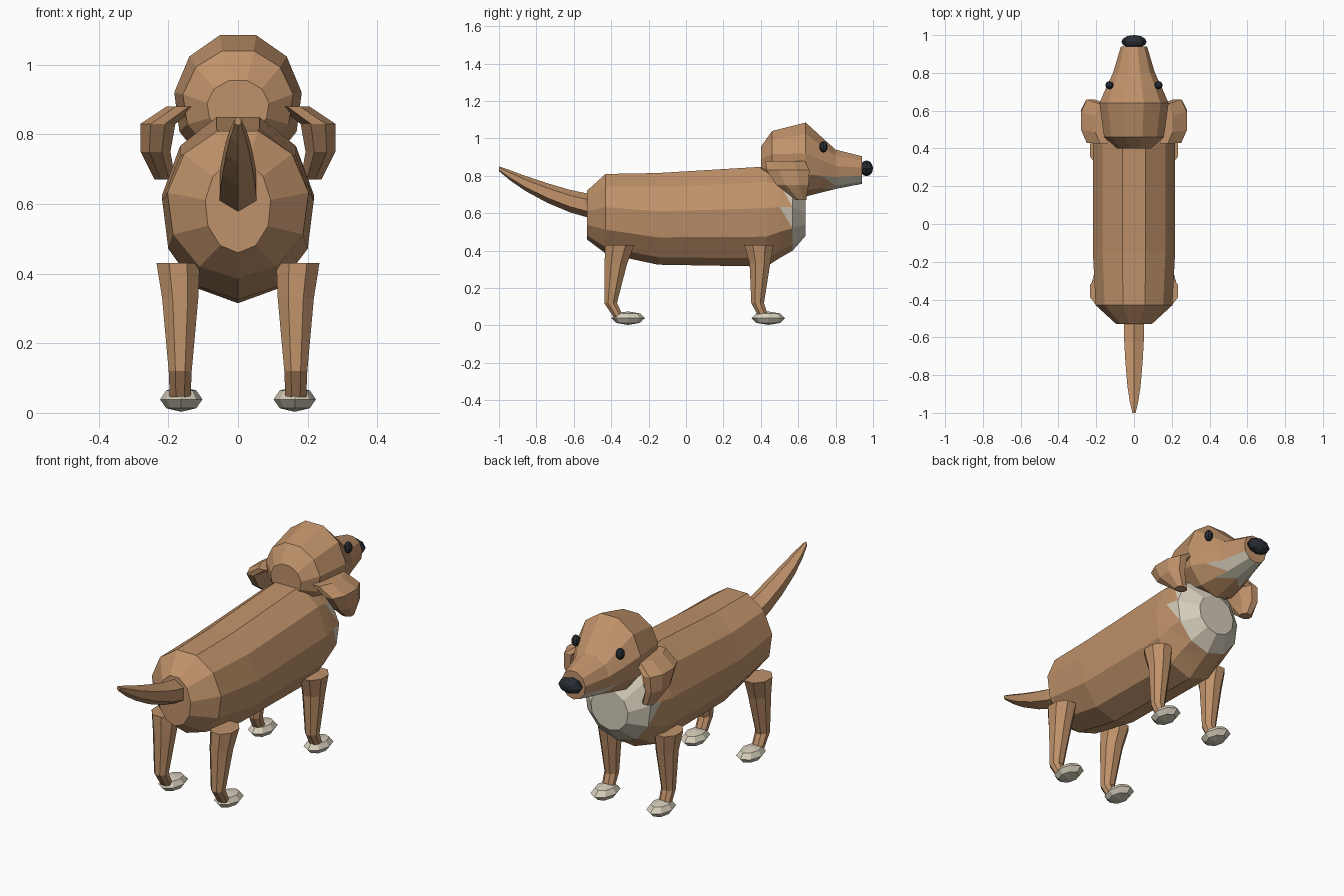
import bpy, bmesh, math
from mathutils import Matrix, Vector

if "Cube" in bpy.data.objects:
    bpy.data.objects.remove(bpy.data.objects["Cube"])


def material(name, rgb):
    m = bpy.data.materials.new(name)
    m.diffuse_color = (*rgb, 1)
    m.use_nodes = True
    m.node_tree.nodes["Principled BSDF"].inputs["Base Color"].default_value = m.diffuse_color
    return m


TAN = material("tan_fur", (0.53, 0.29, 0.145))
CREAM = material("cream_fur", (0.66, 0.61, 0.49))
DARK = material("dark_slate", (0.022, 0.027, 0.035))


def finish(name, bm, mats, paint=None):
    bmesh.ops.recalc_face_normals(bm, faces=bm.faces[:])
    if paint:
        for f in bm.faces:
            f.material_index = paint(f.calc_center_median())
    me = bpy.data.meshes.new(name)
    bm.to_mesh(me)
    bm.free()
    for m in mats:
        me.materials.append(m)
    ob = bpy.data.objects.new(name, me)
    bpy.context.collection.objects.link(ob)
    return ob


def loft(name, rings, mats=(TAN,), paint=None, zigzag=None):
    """Skin a list of rings; the zigzag segment is split into a sawtooth."""
    bm = bmesh.new()
    vs = [[bm.verts.new(p) for p in r] for r in rings]
    n = len(vs[0])
    for i in range(len(vs) - 1):
        for j in range(n):
            a, b = vs[i][j], vs[i][(j + 1) % n]
            c, d = vs[i + 1][(j + 1) % n], vs[i + 1][j]
            if i != zigzag:
                bm.faces.new((a, b, c, d))
            elif j < n / 2:
                bm.faces.new((a, b, d))
                bm.faces.new((b, c, d))
            else:
                bm.faces.new((a, b, c))
                bm.faces.new((a, c, d))
    bm.faces.new(vs[0])
    bm.faces.new(vs[-1])
    return finish(name, bm, mats, paint)


def upright(n, y, lo, hi, hw):
    """Ring in the xz plane with one corner at the bottom."""
    ang = [2 * math.pi * k / n for k in range(n)]
    hv = (hi - lo) / (1 - min(math.cos(a) for a in ang))
    return [(hw * math.sin(a), y, lo + hv - hv * math.cos(a)) for a in ang]


def level(n, x, y, z, hx, hy):
    """Ring in the xy plane with flat sides."""
    k = 1 / math.cos(math.pi / n)
    ang = [2 * math.pi * (i + 0.5) / n for i in range(n)]
    return [(x + hx * k * math.cos(a), y + hy * k * math.sin(a), z) for a in ang]


def ball(name, centre, half, mat, seg=8, rows=6, axis='Z'):
    bm = bmesh.new()
    bmesh.ops.create_uvsphere(bm, u_segments=seg, v_segments=rows, radius=1)
    if axis == 'Y':
        bmesh.ops.rotate(bm, verts=bm.verts[:], matrix=Matrix.Rotation(math.pi / 2, 3, 'X'))
    bmesh.ops.scale(bm, verts=bm.verts[:], vec=Vector(half))
    bmesh.ops.translate(bm, verts=bm.verts[:], vec=Vector(centre))
    return finish(name, bm, (mat,))


# body with cream chest
body = [(-.53, .46, .72, .095), (-.43, .385, .81, .205), (-.15, .325, .815, .22),
        (.43, .315, .85, .22), (.50, .36, .83, .21), (.57, .40, .80, .195),
        (.64, .48, .69, .11)]
loft("body", [upright(11, *s) for s in body], (TAN, CREAM),
     lambda c: int(c.y > .54 and (c.z > .58 or c.y > .59)), zigzag=4)

# head with cream lower jaw
head = [(.40, .80, .955, .09), (.46, .74, 1.04, .16), (.64, .69, 1.085, .185),
        (.72, .71, 1.012, .15), (.80, .73, .94, .112), (.94, .757, .905, .07)]
loft("head", [upright(11, *s) for s in head], (TAN, CREAM),
     lambda c: int(c.y > .76 and c.z < .80), zigzag=3)

# tail
tail = [(-.50, .57, .70, .062), (-.62, .605, .725, .06), (-.74, .655, .76, .052),
        (-.86, .72, .80, .04), (-.94, .775, .83, .026), (-1.0, .825, .85, .01)]
loft("tail", [upright(6, *s) for s in tail])

# nose
ball("nose", (0, .965, .84), (.067, .035, .042), DARK, axis='Y')

for side, s in (("left", -1), ("right", 1)):
    # eye and drooping ear
    ball(f"{side}_eye", (s * .13, .735, .955), (.022, .022, .03), DARK)
    ear = [(.16, .53, .88, .045, .105), (.23, .545, .83, .05, .115),
           (.237, .57, .75, .043, .085), (.21, .615, .67, .03, .028)]
    loft(f"{side}_ear", [level(8, s * x, *r) for x, *r in ear])

    # legs: centre y, height, half width, half depth
    fore = [(.39, .43, .062, .078), (.395, .33, .052, .055),
            (.383, .12, .033, .034), (.415, .045, .03, .027)]
    hind = [(-.355, .43, .062, .078), (-.375, .33, .052, .06),
            (-.403, .12, .033, .034), (-.36, .045, .03, .027)]
    for part, leg, paw_y in (("front", fore, .44), ("back", hind, -.31)):
        loft(f"{side}_{part}_leg",
             [level(8, s * (.172 if z > .4 else .166), y, z, hx, hy) for y, z, hx, hy in leg])
        ball(f"{side}_{part}_paw", (s * .163, paw_y, .039), (.061, .09, .036), CREAM, rows=4)
